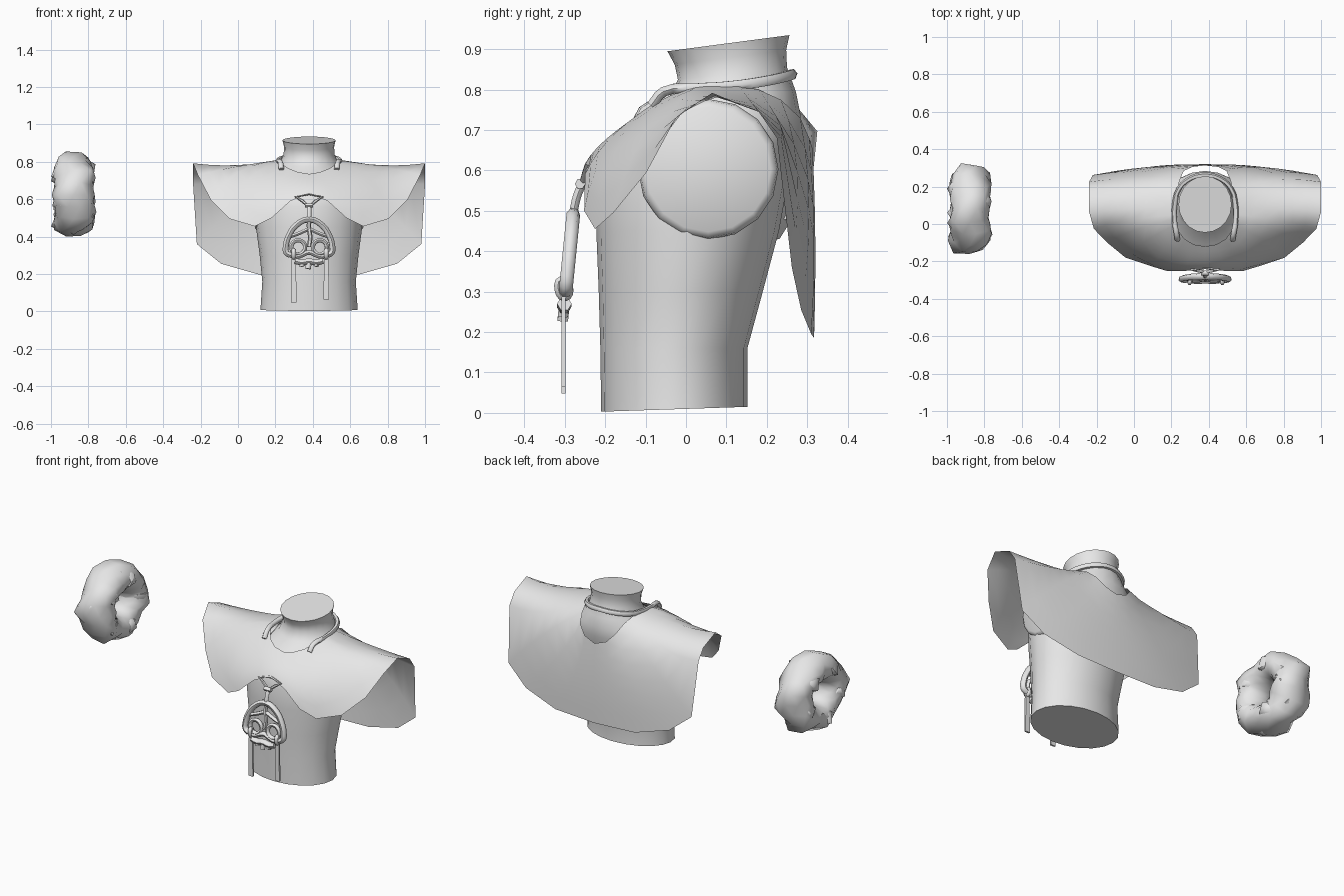
import bpy, bmesh, math, random
from mathutils import Vector

if "Cube" in bpy.data.objects:
    bpy.data.objects.remove(bpy.data.objects["Cube"])

random.seed(7)
CX = 0.38  # centre line of the torso

grey = bpy.data.materials.new("plain_grey")
grey.diffuse_color = (0.8, 0.8, 0.8, 1)
grey.use_nodes = True
grey.node_tree.nodes["Principled BSDF"].inputs["Base Color"].default_value = grey.diffuse_color


def finish(name, bm, angle=40):
    bmesh.ops.recalc_face_normals(bm, faces=bm.faces[:])
    me = bpy.data.meshes.new(name)
    bm.to_mesh(me)
    bm.free()
    me.materials.append(grey)
    ob = bpy.data.objects.new(name, me)
    bpy.context.collection.objects.link(ob)
    bpy.ops.object.select_all(action='DESELECT')
    ob.select_set(True)
    bpy.context.view_layer.objects.active = ob
    bpy.ops.object.shade_smooth_by_angle(angle=math.radians(angle))
    return ob


def loft(name, rings, angle=40):
    """Skin closed rings of points and cap both ends."""
    bm = bmesh.new()
    loops = [[bm.verts.new(p) for p in ring] for ring in rings]
    n = len(loops[0])
    for a, b in zip(loops, loops[1:]):
        for i in range(n):
            j = (i + 1) % n
            bm.faces.new((a[i], a[j], b[j], b[i]))
    bm.faces.new(loops[0][::-1])
    bm.faces.new(loops[-1])
    return finish(name, bm, angle)


def tube(name, pts, r, cyclic=False, smooth=True):
    """Round cord through points given relative to the centre line."""
    cu = bpy.data.curves.new(name, 'CURVE')
    cu.dimensions = '3D'
    cu.bevel_depth = r
    cu.bevel_resolution = 1
    cu.resolution_u = 3
    cu.use_fill_caps = True
    sp = cu.splines.new('BEZIER' if smooth else 'POLY')
    knots = sp.bezier_points if smooth else sp.points
    knots.add(len(pts) - 1)
    for k, (x, y, z) in zip(knots, pts):
        if smooth:
            k.co = (CX + x, y, z)
            k.handle_left_type = k.handle_right_type = 'AUTO'
        else:
            k.co = (CX + x, y, z, 1)
    sp.use_cyclic_u = cyclic
    tmp = bpy.data.objects.new(name + "_path", cu)
    bpy.context.collection.objects.link(tmp)
    bpy.context.view_layer.update()
    dg = bpy.context.evaluated_depsgraph_get()
    me = bpy.data.meshes.new_from_object(tmp.evaluated_get(dg))
    bpy.data.objects.remove(tmp)
    bm = bmesh.new()
    bm.from_mesh(me)
    bpy.data.meshes.remove(me)
    return finish(name, bm, 60)


# Torso and neck: height, half width, front y, back y, tilt front to back
sections = [(0.009, .26, -.21, .152, .012), (.16, .25, -.212, .152, 0),
            (.30, .264, -.216, .19, 0), (.45, .284, -.222, .23, 0), (.56, .286, -.222, .25, 0),
            (.63, .28, -.205, .268, 0), (.68, .262, -.165, .28, 0), (.735, .22, -.11, .284, 0),
            (.785, .16, -.045, .272, .02), (.84, .136, -.02, .25, .03), (.88, .134, -.028, .248, .036),
            (.915, .142, -.046, .256, .04)]
rings = []
for z, w, f, b, tilt in sections:
    ring = []
    for i in range(20):
        a = 2 * math.pi * i / 20
        ring.append((CX + w * math.cos(a), (f + b) / 2 + (b - f) / 2 * math.sin(a), z + tilt / 2 * math.sin(a)))
    rings.append(ring)
loft("torso", rings)

# Closed shoulder stumps
for s, side in ((1, "right"), (-1, "left")):
    rings = []
    for x, r in ((.16, .168), (.26, .174), (.28, .17), (.29, .155)):
        rings.append([(CX + s * x, .055 + r * math.cos(2 * math.pi * i / 16),
                       .603 + r * math.sin(2 * math.pi * i / 16)) for i in range(16)])
    loft(side + "_shoulder", rings, 50)

# Cape: per column a neckline, middle and hem point, front centre to back centre
columns = [
    ((0, -.12, .735), (0, -.195, .68), (0, -.24, .632)),
    ((.06, -.11, .745), (.09, -.197, .67), (.10, -.25, .59)),
    ((.11, -.08, .765), (.17, -.20, .64), (.20, -.252, .50)),
    ((.14, -.04, .785), (.25, -.175, .65), (.29, -.225, .455)),
    ((.155, 0, .80), (.33, -.10, .70), (.425, -.18, .495)),
    ((.16, .03, .808), (.38, -.035, .745), (.525, -.098, .595)),
    ((.165, .05, .81), (.40, .02, .772), (.595, -.025, .73)),
    ((.165, .08, .81), (.39, .08, .782), (.62, .065, .792)),
    ((.16, .13, .81), (.39, .165, .765), (.62, .18, .745)),
    ((.15, .18, .80), (.38, .235, .71), (.62, .225, .68)),
    ((.135, .235, .775), (.36, .275, .60), (.60, .262, .36)),
    ((.115, .283, .73), (.25, .305, .50), (.47, .285, .255)),
    ((.07, .305, .68), (.13, .317, .43), (.26, .31, .195)),
    ((0, .313, .655), (0, .32, .43), (0, .317, .185)),
]
full = [(c, 1) for c in columns] + [(c, -1) for c in columns[-2:0:-1]]
bm = bmesh.new()
grid = []
for (n, m, h), s in full:
    n, m, h = Vector(n), Vector(m), Vector(h)
    col = []
    for k in range(7):
        t = k / 6
        p = n * (2 * (t - .5) * (t - 1)) + m * (4 * t * (1 - t)) + h * (2 * t * (t - .5))
        col.append(bm.verts.new((CX + s * p.x, p.y, p.z)))
    grid.append(col)
for i, a in enumerate(grid):
    b = grid[(i + 1) % len(grid)]
    for k in range(6):
        bm.faces.new((a[k], b[k], b[k + 1], a[k + 1]))
finish("cape", bm, 60)

# Cord lying round the neck, ends tucked under the cape
half = [(.148, -.085, .76), (.152, -.055, .795), (.164, .02, .803), (.163, .10, .808),
        (.138, .19, .82), (.075, .245, .832)]
tube("neck_cord", half + [(0, .262, .838)] + [(-x, y, z) for x, y, z in half[::-1]], .014)


def flat(pts):  # the pendant hangs slightly forward
    return [(x, -.278 - .1 * (.5 - z), z) for x, z in pts]


def mirror(pts):
    return pts + [(-x, z) for x, z in pts[::-1] if abs(x) > 1e-6]


# Hanging loop and knot
tube("hanging_loop", [(-.07, -.243, .612), (-.035, -.25, .59), (0, -.258, .56), (.035, -.25, .59),
                      (.07, -.243, .612), (0, -.232, .63)], .009, True, False)
tube("knot", [(-.022, -.262, .567), (.022, -.262, .567)], .013, False, False)
tube("hanging_link", [(0, -.258, .565), (0, -.27, .535), (0, -.278, .50)], .012)

# Pendant frame, struts and lower teeth
tube("pendant_frame", flat(mirror([(-.10, .30), (-.122, .315), (-.124, .35), (-.11, .40), (-.07, .46), (0, .492)])), .017)
tube("pendant_strut", flat([(0, .49), (0, .44), (.006, .40), (0, .345)]), .012)
tube("pendant_cheek", flat(mirror([(-.11, .305), (-.07, .292), (-.04, .30), (0, .315)])), .014)
tube("pendant_jaw", flat(mirror([(-.075, .27), (-.04, .262), (0, .268)])), .018)
for s, side in ((1, "right"), (-1, "left")):
    eye = [(s * .058 + .037 * math.cos(a * math.pi / 4), .343 + .037 * math.sin(a * math.pi / 4)) for a in range(8)]
    tube(side + "_pendant_ring", flat(eye), .012, True)
    tube(side + "_pendant_branch", flat([(s * .105, .40), (s * .06, .415), (s * .005, .44)]), .011)
    tube(side + "_pendant_tooth", flat([(s * .045, .27), (s * .036, .24)]), .014, False, False)
tube("middle_pendant_tooth", flat([(0, .265), (-.006, .228)]), .015, False, False)

# Two flat straps hanging from the pendant
for x, low, side in ((-.082, .048, "left"), (.092, .065, "right")):
    bm = bmesh.new()
    bmesh.ops.create_cube(bm, size=1)
    for v in bm.verts:
        z = low + (v.co.z + .5) * (.335 - low)
        w = .03 if z < .2 else .022
        v.co = (CX + x + v.co.x * w, -.303 + v.co.y * .01, z)
    finish(side + "_strap", bm)
    tube(side + "_strap_wrap", [(x, -.30, .285), (x, -.316, .305), (x, -.308, .33), (x, -.288, .305)], .011, True)

# Wreath standing on edge: a round ring with angular clumps, fitted to its box
bm = bmesh.new()
N, M = 20, 9
loops = []
for i in range(N):
    a = 2 * math.pi * i / N
    loop = []
    for j in range(M):
        b = 2 * math.pi * (j + .5 * (i % 2)) / M
        outer = .5 + .5 * math.cos(b)
        r = .08 + .012 * math.sin(5 * a + 2 * b) * outer + .022 * (random.random() ** 2) * (.3 + .7 * outer)
        big = .148 + r * math.cos(b)
        loop.append(bm.verts.new((r * 1.08 * math.sin(b), big * math.cos(a), big * math.sin(a))))
    loops.append(loop)
for i in range(N):
    for j in range(M):
        a, b, k = loops[i], loops[(i + 1) % N], (j + 1) % M
        if i % 2:  # odd rings sit half a step ahead
            bm.faces.new((a[j], b[k], b[j]))
            bm.faces.new((a[j], a[k], b[k]))
        else:
            bm.faces.new((a[j], a[k], b[j]))
            bm.faces.new((a[k], b[k], b[j]))
# Clumps bulging out of the ring
for i in range(15):
    a = 2 * math.pi * (i + random.uniform(-.2, .2)) / 15
    side = (1, 0, -1)[i % 3]
    big = .178 if side == 0 else .15
    new = bmesh.ops.create_icosphere(bm, subdivisions=1, radius=.058)["verts"]
    for v in new:
        p = v.co * random.uniform(.9, 1.15)
        v.co = (p.x + side * .045, p.y + big * math.cos(a), p.z + big * math.sin(a))
for axis, (lo, hi) in enumerate(((-1, -.757), (-.16, .325), (.40, .855))):
    vals = [v.co[axis] for v in bm.verts]
    mn, mx = min(vals), max(vals)
    for v in bm.verts:
        v.co[axis] = lo + (v.co[axis] - mn) / (mx - mn) * (hi - lo)
finish("wreath", bm, 50)
